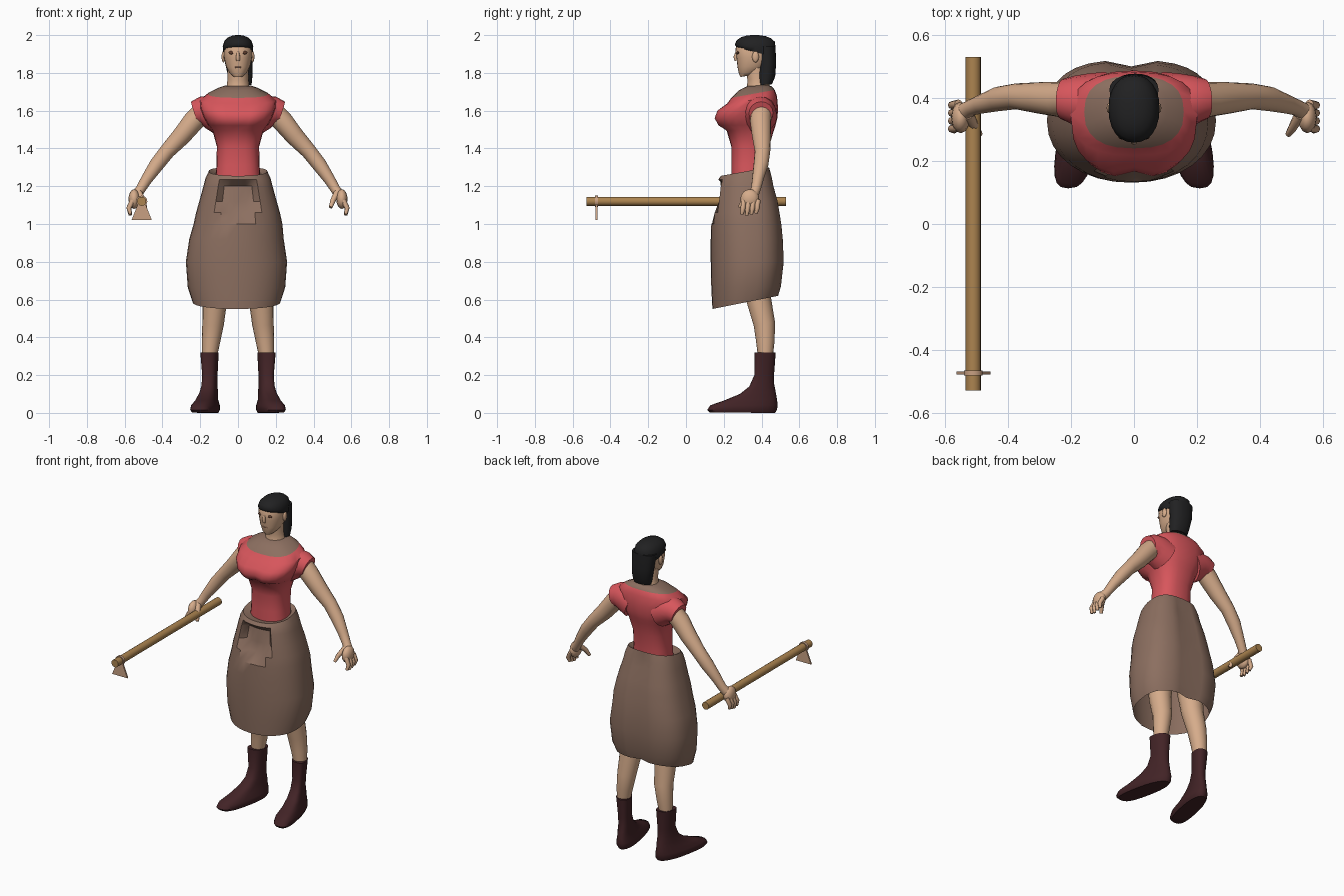
import bpy, bmesh, math
from mathutils import Vector

def material(name, r, g, b):
    m = bpy.data.materials.new(name)
    m.diffuse_color = [((c / 255 + 0.055) / 1.055) ** 2.4 for c in (r, g, b)] + [1]
    return m

SKIN = material("skin", 214, 172, 139)
RED = material("red cloth", 216, 86, 92)
BROWN = material("brown cloth", 140, 111, 96)
HAIR = material("black hair", 33, 33, 34)
BOOT = material("dark maroon leather", 66, 35, 38)
WOOD = material("wood", 172, 132, 80)
BLADE = material("copper blade", 200, 160, 130)
EYE = material("dark brown eye", 95, 62, 47)
LIP = material("lip", 188, 138, 112)

def finish(name, bm, mats, angle=50):
    bmesh.ops.recalc_face_normals(bm, faces=bm.faces)
    me = bpy.data.meshes.new(name)
    bm.to_mesh(me)
    bm.free()
    ob = bpy.data.objects.new(name, me)
    bpy.context.collection.objects.link(ob)
    for m in mats:
        me.materials.append(m)
    bpy.ops.object.select_all(action='DESELECT')
    bpy.context.view_layer.objects.active = ob
    ob.select_set(True)
    bpy.ops.object.shade_smooth_by_angle(angle=math.radians(angle))
    return ob

def bridge(name, rings, mats, caps=(True, True), split=999, move=None, angle=50):
    """Join rings of points; faces from ring `split` upward take the second material."""
    bm = bmesh.new()
    loops = [[bm.verts.new(move(Vector(p)) if move else p) for p in r] for r in rings]
    n = len(loops[0])
    for k, (a, b) in enumerate(zip(loops, loops[1:])):
        for i in range(n):
            f = bm.faces.new((a[i], a[(i + 1) % n], b[(i + 1) % n], b[i]))
            f.material_index = 1 if k >= split else 0
    if caps[0]:
        bm.faces.new(loops[0])
    if caps[1]:
        bm.faces.new(loops[-1]).material_index = 1 if split < 999 else 0
    return finish(name, bm, mats, angle)

def loft(name, rows, mats, p=2.2, back=None, n=24, **kw):
    """Rows: z at front, z at back, half width, y front, y back, centre x.
    p and back set how square the front and back halves are."""
    rings = []
    for zf, zb, rx, yf, yb, *cx in rows:
        ring = []
        for i in range(n):
            t = 2 * math.pi * i / n
            c, s = math.cos(t), math.sin(t)
            q = back if back and s > 0 else p
            x = math.copysign(abs(c) ** (2 / q), c) * rx + (cx[0] if cx else 0)
            k = 0.5 + 0.5 * math.copysign(abs(s) ** (2 / q), s)
            ring.append((x, yf + (yb - yf) * k, zf + (zb - zf) * k))
        rings.append(ring)
    return bridge(name, rings, mats, **kw)

def tube(name, pts, mat, side=1, n=12, **kw):
    """Round tube through points (x, y, z, radius)."""
    P = [Vector((a * side, b, c)) for a, b, c, r in pts]
    rings = []
    for k, q in enumerate(P):
        t = (P[min(k + 1, len(P) - 1)] - P[max(k - 1, 0)]).normalized()
        ref = Vector((1, 0, 0)) if abs(t.y) > 0.9 else Vector((0, 1, 0))
        u = ref.cross(t).normalized()
        v = t.cross(u)
        rings.append([q + (u * math.cos(a) + v * math.sin(a)) * pts[k][3]
                      for a in (2 * math.pi * i / n for i in range(n))])
    return bridge(name, rings, [mat], **kw)

def ball(name, loc, scale, mat):
    bm = bmesh.new()
    bmesh.ops.create_uvsphere(bm, u_segments=12, v_segments=8, radius=1)
    for v in bm.verts:
        v.co = Vector([v.co[i] * scale[i] + loc[i] for i in range(3)])
    return finish(name, bm, [mat])

# Head, neck and face
loft("head", [(1.778, 1.79, .028, .288, .36), (1.795, 1.81, .047, .280, .40),
              (1.83, 1.84, .064, .273, .43), (1.88, 1.88, .074, .267, .45),
              (1.93, 1.93, .076, .262, .455), (1.965, 1.965, .064, .285, .445),
              (1.98, 1.98, .035, .32, .41)], [SKIN])
tube("neck", [(0, .385, 1.69, .075), (0, .383, 1.73, .060), (0, .38, 1.77, .055), (0, .37, 1.83, .055)], SKIN)
tube("nose", [(0, .270, 1.915, .006), (0, .262, 1.885, .011), (0, .268, 1.865, .010)], SKIN, n=8, angle=80)
ball("mouth", (0, .277, 1.83), (.020, .006, .005), LIP)
for s in (-1, 1):
    ball("eye", (.034 * s, .275, 1.907), (.016, .007, .009), EYE)
    ball("ear", (.077 * s, .368, 1.885), (.010, .018, .03), SKIN)

# Hair: rounded cap and the length hanging behind, lying slightly to one side
loft("hair_cap", [(1.935, 1.885, .079, .268, .465), (1.95, 1.93, .081, .258, .475),
                  (1.972, 1.965, .072, .268, .470), (1.988, 1.983, .056, .29, .45),
                  (1.997, 1.995, .034, .318, .42), (2.0, 2.0, .012, .345, .385)], [HAIR], angle=80)
loft("hair_back", [(1.735, 1.74, .058, .385, .455, .014), (1.78, 1.78, .064, .38, .472, .012),
                   (1.85, 1.85, .072, .385, .477, .004), (1.94, 1.94, .078, .375, .474)], [HAIR])

# Shirt with brown collar; the bust dips at the middle
def bust(v):
    if 1.52 < v.z < 1.615 and v.y < .25 and abs(v.x) < .03:
        v.y += .02
    return v

loft("shirt", [(1.22, 1.24, .120, .24, .425), (1.31, 1.31, .114, .24, .43),
               (1.41, 1.41, .112, .24, .44), (1.495, 1.495, .135, .215, .465),
               (1.522, 1.525, .158, .168, .475), (1.56, 1.565, .180, .147, .485),
               (1.60, 1.62, .198, .162, .487), (1.638, 1.675, .202, .218, .482),
               (1.668, 1.710, .158, .240, .470), (1.708, 1.728, .105, .280, .455),
               (1.73, 1.735, .068, .325, .435)], [RED, BROWN], p=2.5, split=8, move=bust)

# Skirt: open shell with a front hollow and a back seam
def skirt_shape(v):
    if 1.03 < v.z < 1.215 and v.y < .25 and abs(v.x) < .085:
        v.y += .05
    if v.y > .42 and abs(v.x) < .01 and v.z < 1.26:
        v.y -= .02
    if v.z < 1:
        v.x -= .008
    return v

loft("skirt", [(.55, .62, .232, .14, .49), (.66, .67, .258, .134, .505), (.80, .80, .268, .131, .52),
               (.92, .92, .250, .131, .515), (1.0, 1.0, .235, .134, .507), (1.06, 1.06, .222, .139, .497),
               (1.12, 1.12, .205, .148, .487), (1.20, 1.20, .183, .16, .465),
               (1.235, 1.25, .172, .17, .455), (1.255, 1.30, .155, .185, .44),
               (1.245, 1.28, .122, .235, .42)], [BROWN], p=2.1, back=2.8, n=32, caps=(False, False),
     move=skirt_shape, angle=38)

for s in (-1, 1):
    # Sleeve, flowing out of the shoulder, and arm
    tube("sleeve", [(.10, .385, 1.575, .098), (.155, .39, 1.595, .088), (.195, .395, 1.598, .076),
                    (.228, .397, 1.587, .064)], RED, s, 16, angle=60)
    tube("arm", [(.17, .40, 1.61, .056), (.235, .395, 1.545, .056), (.30, .40, 1.465, .050),
                 (.375, .405, 1.385, .041), (.43, .397, 1.315, .039), (.485, .38, 1.235, .030),
                 (.515, .37, 1.185, .026), (.54, .355, 1.15, .028)], SKIN, s, 16)
    # Hand with fingers and thumb
    ball("palm", (.55 * s, .338, 1.132), (.030, .050, .052), SKIN)
    for i in range(4):
        y = .306 + i * .025
        tip = 1.046 + abs(i - 1) * .006
        tube("finger", [(.557, y, 1.125, .014), (.578, y - .004, 1.085, .013),
                        (.570, y - .010, tip, .009)], SKIN, s, 8)
    tube("thumb", [(.525, .345, 1.165, .018), (.503, .305, 1.125, .014), (.490, .285, 1.088, .010)], SKIN, s, 8)

    # Leg, running up inside the skirt
    tube("leg", [(.09, .37, 1.08, .085), (.11, .37, .78, .078), (.123, .385, .60, .066),
                 (.132, .415, .47, .057), (.143, .42, .38, .049), (.15, .42, .31, .041)], SKIN, s, 16)

    # Boot, toes turned outward
    def toe_out(v):
        v.x = s * (v.x + (.42 - v.y) * .2)
        return v
    loft("boot", [(.002, 0, .056, .125, .472, .147), (.016, .018, .065, .113, .482, .147),
                  (.040, .042, .062, .128, .485, .147), (.065, .070, .050, .20, .482, .148),
                  (.10, .11, .044, .285, .475, .147), (.14, .15, .039, .335, .467, .146),
                  (.20, .20, .038, .362, .466, .147), (.32, .32, .046, .363, .475, .15)],
         [BOOT], p=2.9, back=2.2, move=toe_out)

# Hoe: long handle along y, collar and flared blade
tube("hoe_handle", [(-.51, -.528, 1.12, .024), (-.51, .53, 1.12, .024)], WOOD, n=16)
tube("hoe_collar", [(-.51, -.481, 1.12, .030), (-.51, -.465, 1.12, .030)], BLADE, n=16)
outline = [(-.53, 1.105), (-.49, 1.105), (-.456, 1.02), (-.564, 1.02)]
bridge("hoe_blade", [[(x, y, z) for x, z in outline] for y in (-.478, -.468)], [BLADE], angle=30)
